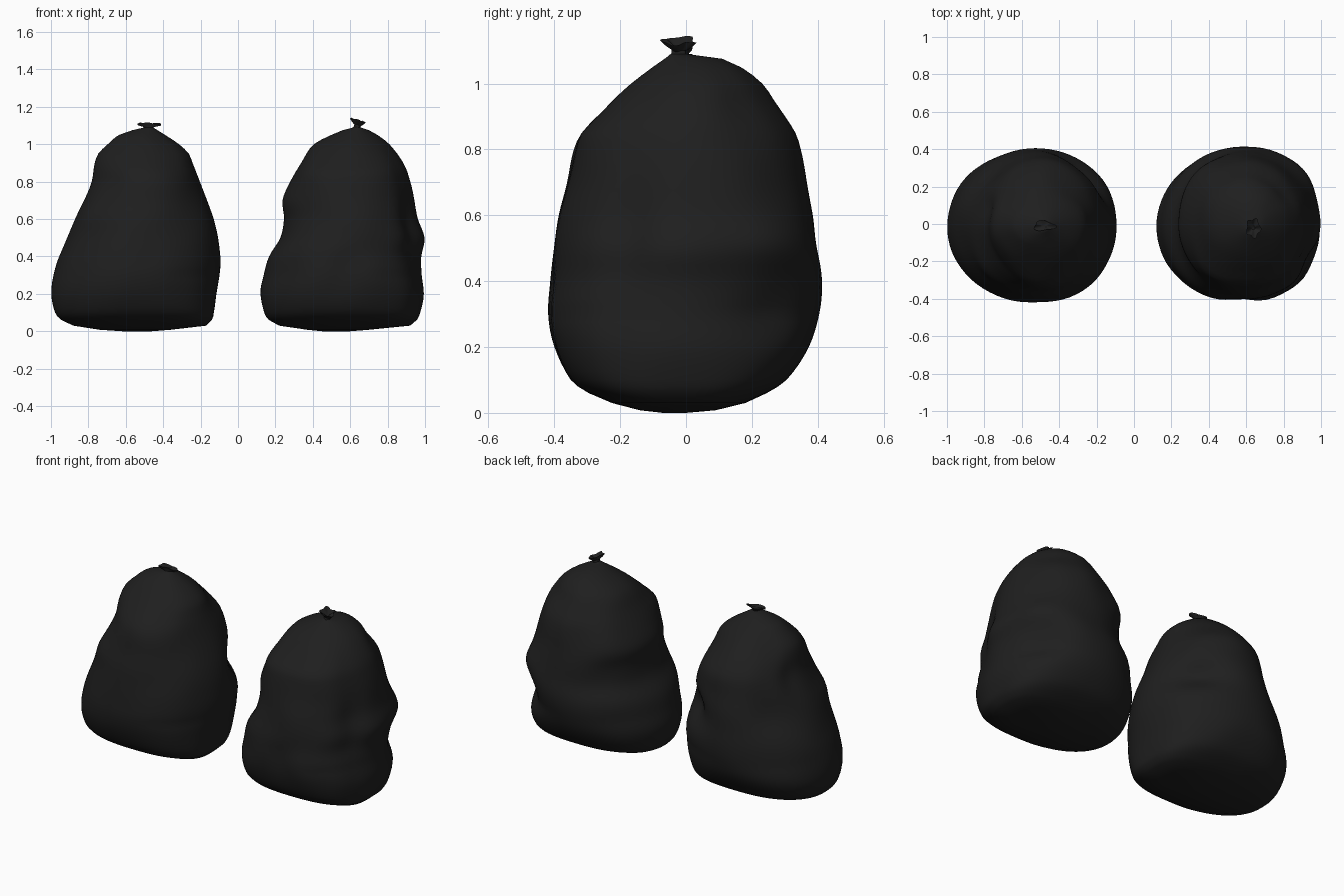
import bpy, bmesh, math
from mathutils import Vector, noise

if "Cube" in bpy.data.objects:
    bpy.data.objects.remove(bpy.data.objects["Cube"])

black = bpy.data.materials.new("black plastic")
black.diffuse_color = (0.0135, 0.0135, 0.0135, 1)
black.use_nodes = True
black.node_tree.nodes["Principled BSDF"].inputs["Base Color"].default_value = black.diffuse_color

# front/back depth by height: z -> (y front, y back)
DEPTH_LOW = [(0.0, -.07, .0), (.008, -.14, .09), (.03, -.225, .18), (.06, -.295, .245), (.1, -.35, .305),
             (.2, -.4, .372), (.3, -.42, .398), (.4, -.413, .405), (.5, -.4, .395), (.6, -.385, .385),
             (.7, -.36, .365), (.8, -.338, .345)]
DEPTH_A = DEPTH_LOW + [(.85, -.315, .315), (.9, -.27, .275), (.95, -.22, .225), (1.0, -.165, .165),
                       (1.05, -.1, .095), (1.075, -.06, .05), (1.09, -.035, .015)]
DEPTH_B = DEPTH_LOW + [(.85, -.32, .33), (.9, -.27, .3), (.95, -.22, .265), (1.0, -.165, .23),
                       (1.05, -.1, .165), (1.075, -.065, .11), (1.09, -.045, .0)]

# left/right width by height: z -> (x left, x right)
WIDTH_A = [(0.0, -.62, -.46), (.008, -.74, -.36), (.03, -.88, -.17), (.06, -.945, -.14), (.1, -.98, -.13),
           (.2, -1.0, -.117), (.35, -.97, -.092), (.45, -.935, -.1), (.6, -.87, -.133), (.7, -.825, -.165),
           (.8, -.785, -.2), (.9, -.765, -.24), (.95, -.745, -.262), (1.0, -.695, -.315),
           (1.05, -.635, -.39), (1.075, -.565, -.43), (1.09, -.5, -.455)]
WIDTH_B = [(0.0, .45, .6), (.008, .37, .7), (.03, .22, .92), (.06, .165, .955), (.1, .138, .972),
           (.2, .12, .99), (.3, .14, .98), (.4, .165, .977), (.5, .225, .995), (.6, .245, .965),
           (.7, .24, .945), (.8, .28, .92), (.9, .335, .885), (1.0, .405, .81),
           (1.05, .5, .745), (1.075, .56, .7), (1.09, .62, .655)]

# dents and bulges: angle (deg), height, depth, angular width (deg), height width
DENTS_A = [(45, .54, -.065, 22, .09), (45, .3, .01, 25, .1), (45, .93, -.03, 28, .1),
           (135, .58, -.025, 20, .1), (135, .95, -.025, 25, .1),
           (222, .82, -.012, 22, .07), (222, .62, .02, 22, .08), (165, .77, -.015, 10, .09),
           (312, .4, .015, 25, .18)]
DENTS_B = [(40, .3, -.02, 16, .08), (42, .53, .025, 20, .09), (332, .55, -.035, 14, .16),
           (315, .32, .02, 18, .12), (272, .33, -.02, 12, .12), (228, .48, .02, 22, .1),
           (228, .86, .02, 24, .1), (135, .72, .025, 22, .12), (45, .95, -.02, 25, .08),
           (66, .42, .022, 18, .13), (292, .33, .012, 14, .12)]


def lookup(table, z):
    """Smooth (Hermite) interpolation of a profile table."""
    n = len(table)
    for i in range(n - 1):
        if z <= table[i + 1][0] or i == n - 2:
            break
    p0, p1, p2, p3 = (table[max(0, min(n - 1, i + k))] for k in (-1, 0, 1, 2))
    h = p2[0] - p1[0]
    t = min(1, max(0, (z - p1[0]) / h))
    out = []
    for c in (1, 2):
        m1 = (p2[c] - p0[c]) / (p2[0] - p0[0]) * h
        m2 = (p3[c] - p1[c]) / (p3[0] - p1[0]) * h
        if z < .06 or z > 1.04:
            out.append(p1[c] + (p2[c] - p1[c]) * t)
        else:
            out.append((2*t**3 - 3*t*t + 1) * p1[c] + (t**3 - 2*t*t + t) * m1
                       + (3*t*t - 2*t**3) * p2[c] + (t**3 - t*t) * m2)
    return out


def loft(name, rings, angle):
    """Skin closed rings of points and cap both ends."""
    bm = bmesh.new()
    loops = [[bm.verts.new(p) for p in ring] for ring in rings]
    n = len(loops[0])
    for a, b in zip(loops, loops[1:]):
        for i in range(n):
            j = (i + 1) % n
            bm.faces.new((a[i], a[j], b[j], b[i]))
    bm.faces.new(loops[0][::-1])
    bm.faces.new(loops[-1])
    mesh = bpy.data.meshes.new(name)
    bm.to_mesh(mesh)
    bm.free()
    mesh.materials.append(black)
    ob = bpy.data.objects.new(name, mesh)
    bpy.context.collection.objects.link(ob)
    bpy.ops.object.select_all(action='DESELECT')
    ob.select_set(True)
    bpy.context.view_layer.objects.active = ob
    bpy.ops.object.shade_smooth_by_angle(angle=math.radians(angle))
    return ob


SEG = 72
HEIGHTS = [0, .008, .018, .03, .045, .06, .08, .1] + [.1 + .025 * k for k in range(1, 38)] \
    + [1.04, 1.05, 1.062, 1.075, 1.083, 1.09]


def bag(name, widths, depths, dents, seed):
    rings = []
    for z in HEIGHTS:
        (x0, x1), (y0, y1) = lookup(widths, z), lookup(depths, z)
        cx, cy, a, b = (x0 + x1) / 2, (y0 + y1) / 2, (x1 - x0) / 2, (y1 - y0) / 2
        fade = max(0, min(1, (z - .03) / .15, (1.09 - z) / .15))
        low = max(0, min(1, (.3 - z) / .25))
        ring = []
        for i in range(SEG):
            t = math.tau * i / SEG
            c, s = math.cos(t), math.sin(t)
            # the base is squarer than the body, most of all on its right
            power = 2 / (2 + low * (.9 if c > 0 else .25))
            ex = math.copysign(abs(c) ** power, c)
            ey = math.copysign(abs(s) ** power, s)
            d = 0
            for ang, dz, depth, wa, wz in dents:
                da = (math.degrees(t) - ang + 180) % 360 - 180
                d += depth * math.exp(-(da / wa) ** 2 - ((z - dz) / wz) ** 2)
            # soft random crumple
            d += .008 * noise.noise(Vector((c * 2 + seed, s * 2, z * 4.5)))
            d *= fade
            ring.append((cx + ex * a + c * d, cy + ey * b + s * d, z))
        rings.append(ring)
    return loft(name, rings, 60)


def tie(name, x, y, z, rows, lean, lobes, ruffle):
    """Gathered neck flaring into a ruffled end; rows are (height, rx, ry)."""
    rings = []
    for k, (h, rx, ry) in enumerate(rows):
        ring = []
        for i in range(40):
            t = math.tau * i / 40
            w = 1 + ruffle * math.cos(lobes * t + .6) * min(1, k / 3)
            px, py = rx * w * math.cos(t), ry * w * math.sin(t)
            wave = .004 * math.sin(3 * t) * min(1, k / 3)
            ring.append((x + px, y + py, z + h + lean * px + wave))
        rings.append(ring)
    return loft(name, rings, 40)


# the two bags
bag("left_bag", WIDTH_A, DEPTH_A, DENTS_A, 3.1)
bag("right_bag", WIDTH_B, DEPTH_B, DENTS_B, 9.7)

# gathered ends
tie("left_bag_tie", -.48, -.01, 1.075,
    [(0, .035, .035), (.012, .02, .018), (.02, .03, .018), (.029, .058, .024), (.037, .058, .026), (.03, .02, .01)],
    -.03, 3, .2)
tie("right_bag_tie", .638, -.022, 1.08,
    [(0, .03, .035), (.01, .018, .022), (.022, .016, .02), (.038, .03, .04), (.05, .038, .05), (.042, .024, .034),
     (.026, .008, .01)],
    -.3, 5, .16)
